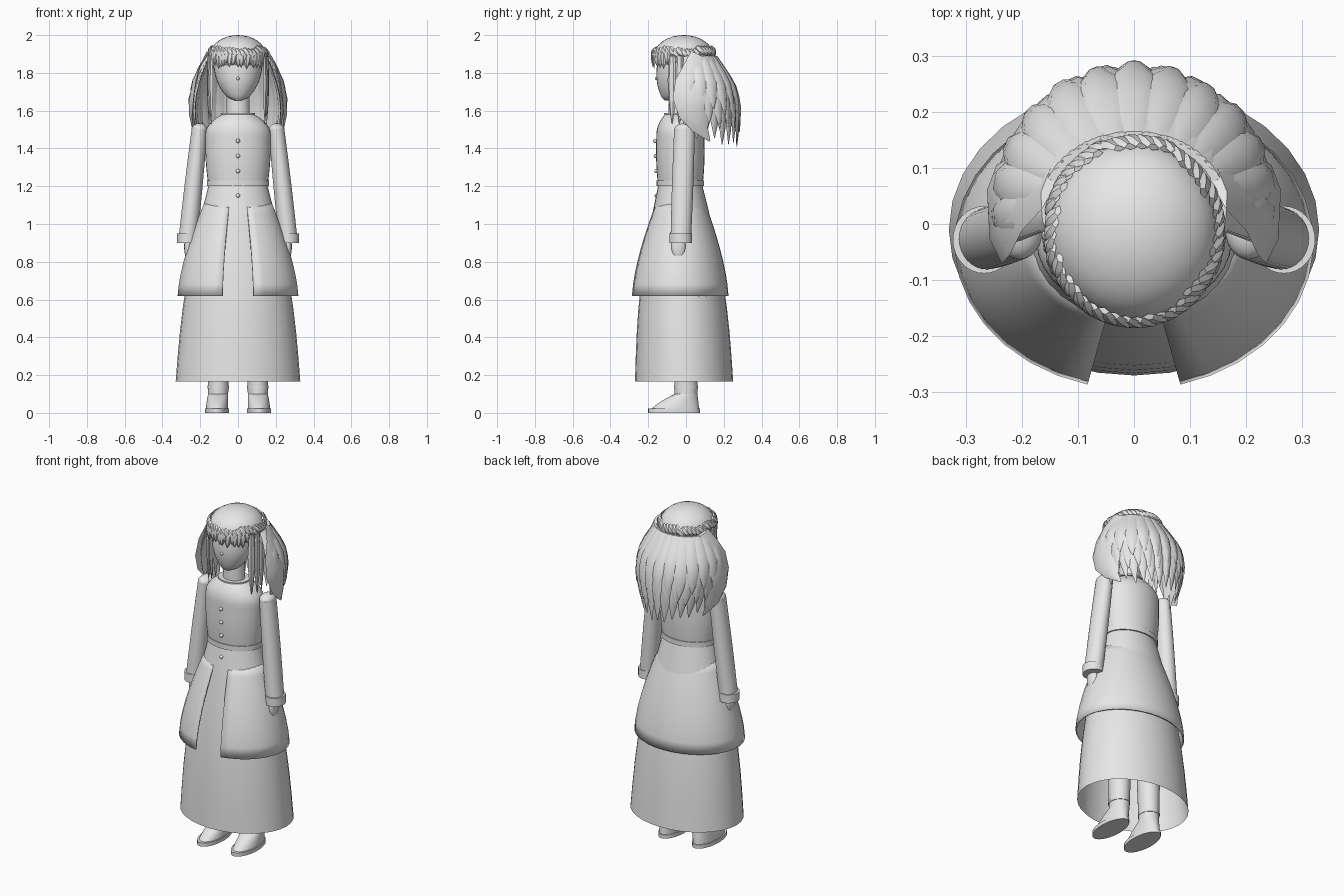
import bpy, bmesh, math, random
from math import sin, cos, pi, radians
from mathutils import Vector

random.seed(4)
default_cube = bpy.data.objects.get("Cube")
if default_cube:
    bpy.data.objects.remove(default_cube, do_unlink=True)

grey = bpy.data.materials.new("plain_grey")
grey.use_nodes = True
grey.diffuse_color = (0.8, 0.8, 0.8, 1)
grey.node_tree.nodes["Principled BSDF"].inputs["Base Color"].default_value = grey.diffuse_color


def finish(name, bm):
    """Turn a bmesh into a smooth shaded object with sharp edges kept."""
    mesh = bpy.data.meshes.new(name)
    bm.to_mesh(mesh)
    bm.free()
    mesh.materials.append(grey)
    part = bpy.data.objects.new(name, mesh)
    bpy.context.collection.objects.link(part)
    bpy.ops.object.select_all(action='DESELECT')
    part.select_set(True)
    bpy.context.view_layer.objects.active = part
    bpy.ops.object.shade_smooth_by_angle(angle=radians(40))
    return part


def mix(start, end, t):
    return start + (end - start) * t


def tube(name, low, high, ease=1, bulge=0, gap=0, capped=True, steps=8, segments=32):
    """Blend upward between two ellipses (x, y, z, half width, half depth).

    ease bends the side profile, bulge swells its middle and gap opens the front.
    """
    bm = bmesh.new()
    columns = segments + 1 if gap else segments
    rows = []
    for i in range(steps + 1):
        t = i / steps
        x, y, wide, deep = (mix(low[k], high[k], t ** ease) for k in (0, 1, 3, 4))
        z = mix(low[2], high[2], t)
        swell = bulge * sin(pi * t)
        row = []
        for j in range(columns):
            a = mix(gap, 2 * pi - gap, j / segments)
            row.append(bm.verts.new((x + (wide + swell) * sin(a), y - (deep + swell) * cos(a), z)))
        rows.append(row)
    for lower, upper in zip(rows, rows[1:]):
        for j in range(segments):
            k = (j + 1) % columns
            bm.faces.new((lower[j], lower[k], upper[k], upper[j]))
    if capped:
        bm.faces.new(reversed(rows[0]))
        bm.faces.new(rows[-1])
    return finish(name, bm)


def band(name, section, height, widen):
    """Short upright ring that follows a section, slightly larger than it."""
    x, y, z, wide, deep = section
    base = (x, y, z, wide + widen, deep + widen)
    tube(name, base, (x, y, z + height, wide + widen, deep + widen), steps=1)


def ball(name, centre, size):
    bm = bmesh.new()
    bmesh.ops.create_uvsphere(bm, u_segments=24, v_segments=16, radius=1)
    bmesh.ops.scale(bm, verts=bm.verts, vec=size)
    bmesh.ops.translate(bm, verts=bm.verts, vec=centre)
    finish(name, bm)


# Skirt and split overskirt
waist = (0, -0.03, 1.2, 0.157, 0.118)
hips = (0, -0.03, 1.12, 0.175, 0.128)
tube("skirt", (0, -0.01, 0.165, 0.33, 0.26), waist, bulge=0.03, capped=False)
overskirt = tube("overskirt", (0, -0.035, 0.62, 0.32, 0.26), hips, ease=1.5,
                 gap=radians(15), capped=False)
cloth = overskirt.modifiers.new("cloth", 'SOLIDIFY')
cloth.thickness = 0.008

# Bodice, waistband, collar and neck
chest = (0, -0.03, 1.46, 0.174, 0.127)
neckline = (0, -0.038, 1.58, 0.085, 0.072)
tube("bodice_hem", hips, waist)
tube("bodice", waist, chest, bulge=0.005)
tube("shoulders", chest, neckline, ease=2.5)
band("waistband", waist, 0.03, 0.008)
band("collar", neckline, 0.008, 0.006)
tube("neck", neckline[:3] + (0.062, 0.055), (0, -0.03, 1.75, 0.058, 0.058))
for z, y in ((1.44, -0.163), (1.36, -0.16), (1.28, -0.157), (1.15, -0.155)):
    ball("button", (0, y, z), [0.011] * 3)

# Head
temple = (0, -0.02, 1.85, 0.13, 0.133)
tube("face", (0, -0.095, 1.655, 0.02, 0.02), temple, ease=0.5, bulge=0.012, steps=16)
band("forehead", temple, 0.06, 0)
ball("nose", (0, -0.155, 1.77), [0.009] * 3)

# Arms and legs
for side, word in ((1, "left_"), (-1, "right_")):
    wrist = (side * 0.267, -0.028, 0.9, 0.05, 0.054)
    shoulder = (side * 0.204, -0.008, 1.5, 0.042, 0.055)
    tube(word + "sleeve", wrist, shoulder, bulge=0.002)
    ball(word + "shoulder", shoulder[:3], shoulder[3:] + (0.033,))
    band(word + "cuff", wrist, 0.05, 0.006)
    ball(word + "hand", (side * 0.265, -0.04, 0.88), (0.02, 0.037, 0.07))
    foot = (side * 0.112, -0.063, 0, 0.06, 0.133)
    ankle = (side * 0.105, 0, 0.1, 0.053, 0.06)
    band(word + "sole", foot, 0.022, 0.004)
    tube(word + "shoe", foot, ankle, ease=1.5)
    tube(word + "leg", ankle, (side * 0.1, 0, 0.6, 0.07, 0.07))
    band(word + "boot_strap", ankle[:2] + (0.13,) + ankle[3:], 0.015, 0.004)

# Smooth crown of the hair
hairline, crown_height = 1.89, 0.11
ball("hair_crown", (0, -0.012, hairline), (0.15, 0.158, crown_height))


def cap_shell(a, z):
    """Point close to the skull, at angle a from the front."""
    rise = max(0, z - hairline) / crown_height
    r = math.sqrt(1 - rise * rise)
    return Vector((0.153 * r * sin(a), -0.012 - 0.164 * r * cos(a), z))


def mane_shell(a, z):
    """Point on the loose hair, which widens below the hairline."""
    t = (hairline - z) / 0.48
    wide = mix(0.155, 0.195, t) + 0.055 * sin(pi * t)
    deep = mix(0.125, 0.24, t) + 0.045 * sin(pi * t)
    return Vector((wide * sin(a), 0.03 - deep * cos(a), z))


def lock(bm, shell, angles, heights, width, depth, push=0, bend=0, steps=6):
    """Tapered lens-shaped lock of hair that lies along a shell."""
    path, outs = [], []
    for i in range(steps + 1):
        t = i / steps
        a = mix(*angles, t) + bend * sin(pi * t)
        out = Vector((sin(a), -cos(a), 0))
        path.append(shell(a, mix(*heights, t)) + out * push * min(1, 2 * t))
        outs.append(out)
    rows = []
    for i, (p, out) in enumerate(zip(path, outs)):
        t = i / steps
        taper = (1 - 0.95 * t ** 3) * min(1, 0.6 + t)
        along = path[min(i + 1, steps)] - path[max(i - 1, 0)]
        across = along.cross(out).normalized() * width * taper
        lift = out * depth * taper
        rows.append([bm.verts.new(p + o) for o in
                     (across, across / 2 + lift, lift - across / 2, -across, -lift / 2)])
    faces = [bm.faces.new(rows[0]), bm.faces.new(rows[-1])]
    for upper, lower in zip(rows, rows[1:]):
        for j in range(len(upper)):
            faces.append(bm.faces.new((upper[j - 1], upper[j], lower[j], lower[j - 1])))
    bmesh.ops.recalc_face_normals(bm, faces=faces)


# Wreath of short overlapping locks round the crown
bm = bmesh.new()
for i in range(44):
    a = 2 * pi * i / 44
    top = 1.93 + random.uniform(-0.01, 0.01)
    lock(bm, cap_shell, (a - 0.1, a + 0.15), (top, top - 0.045), 0.022, 0.012, steps=4)
finish("hair_wreath", bm)

# Fringe
bm = bmesh.new()
for degrees in range(-56, 57, 7):
    a = radians(degrees)
    tip = 1.83 + random.uniform(-0.01, 0.02)
    lock(bm, cap_shell, (a, a + random.uniform(-0.1, 0.05)), (1.92, tip), 0.02, 0.01)
finish("fringe", bm)

# Long back hair, with shorter locks layered over longer ones
bm = bmesh.new()
for layer, reach in enumerate((1, 0.84, 0.66)):
    count = 17 - 2 * layer
    for i in range(count):
        a = radians(mix(78, 282, (i + 0.5) / count))
        drop = (0.42 - 0.055 * cos(a)) * (reach + random.uniform(-0.05, 0.03))
        lock(bm, mane_shell, (a, a), (hairline, hairline - drop), 0.045, 0.016, push=layer / 100)
finish("back_hair", bm)

# Broad side locks and thin strands beside the face
bm = bmesh.new()
for side in (1, -1):
    outer = side * radians(112)
    lock(bm, mane_shell, (outer, outer), (hairline, 1.44), 0.1, 0.022,
         push=0.012, bend=-side * radians(25))
    for degrees in (68, 82, 96):
        a = side * radians(degrees)
        lock(bm, cap_shell, (a, a), (hairline, 1.53), 0.028, 0.012)
finish("side_hair", bm)
